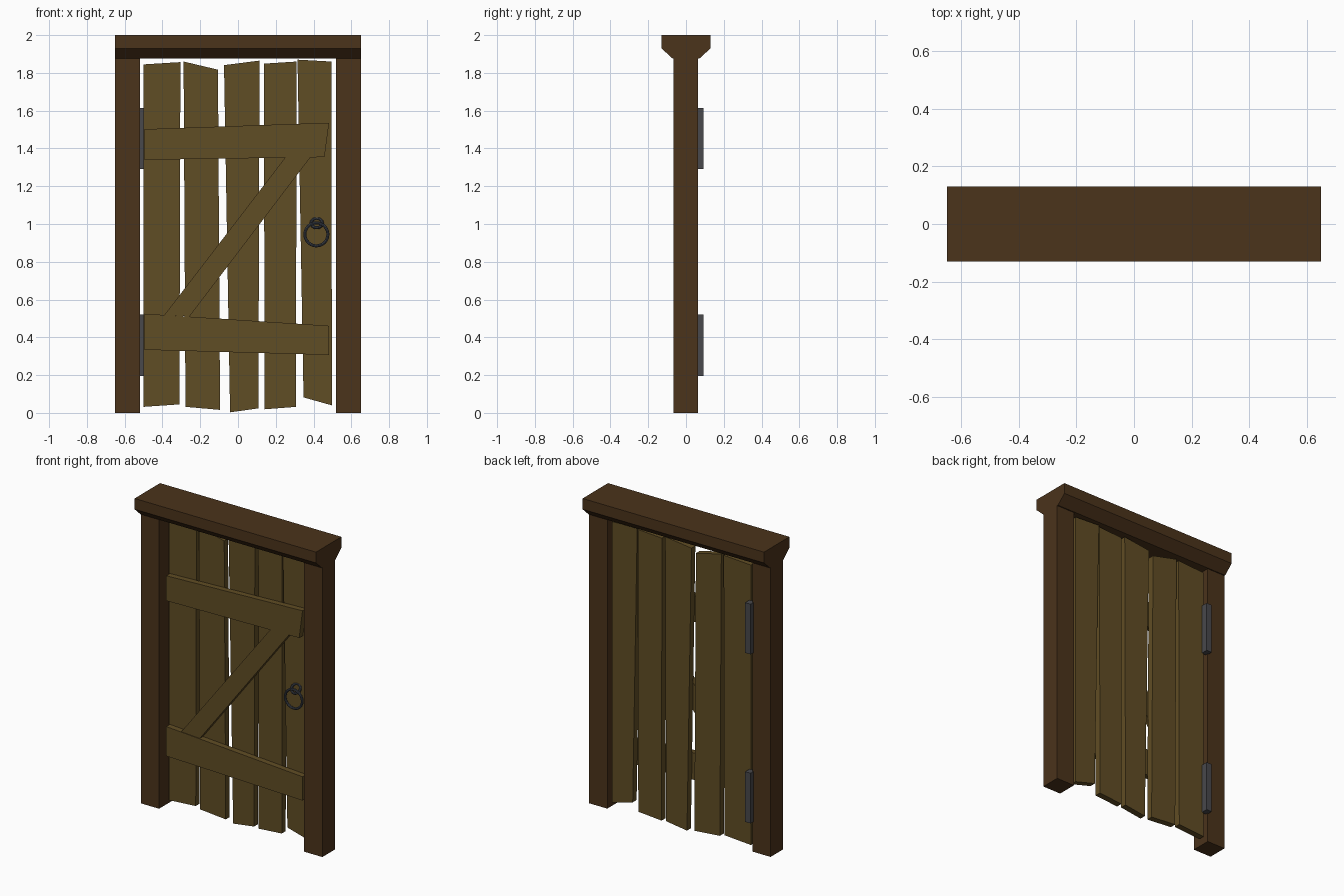
import bpy, bmesh
from math import radians
from mathutils import Matrix

if "Cube" in bpy.data.objects:
    bpy.data.objects.remove(bpy.data.objects["Cube"])


def material(name, color):
    m = bpy.data.materials.new(name)
    m.diffuse_color = (*color, 1)
    m.use_nodes = True
    m.node_tree.nodes["Principled BSDF"].inputs["Base Color"].default_value = m.diffuse_color
    return m


DARK = material("dark_wood", (0.070, 0.033, 0.011))
WOOD = material("plank_wood", (0.118, 0.074, 0.018))
IRON = material("iron", (0.065, 0.065, 0.072))
STEEL = material("blue_iron", (0.050, 0.058, 0.075))


def prism(name, outline, depth, mat):
    """Extrude a closed (x, z) outline from depth[0] to depth[1] along y."""
    bm = bmesh.new()
    face = bm.faces.new([bm.verts.new((x, depth[0], z)) for x, z in outline])
    ext = bmesh.ops.extrude_face_region(bm, geom=[face])
    verts = [g for g in ext["geom"] if isinstance(g, bmesh.types.BMVert)]
    bmesh.ops.translate(bm, verts=verts, vec=(0, depth[1] - depth[0], 0))
    bmesh.ops.recalc_face_normals(bm, faces=bm.faces)
    mesh = bpy.data.meshes.new(name)
    bm.to_mesh(mesh)
    bm.free()
    mesh.materials.append(mat)
    ob = bpy.data.objects.new(name, mesh)
    bpy.context.collection.objects.link(ob)
    return ob


def box(name, x0, x1, y0, y1, z0, z1, mat):
    return prism(name, [(x0, z0), (x1, z0), (x1, z1), (x0, z1)], (y0, y1), mat)


def ring(name, loc, major, minor, tilt, sides):
    bpy.ops.mesh.primitive_torus_add(location=loc, rotation=(radians(tilt), 0, 0),
                                     major_radius=major, minor_radius=minor,
                                     major_segments=sides, minor_segments=8)
    ob = bpy.context.object
    ob.name = name
    ob.data.materials.append(STEEL)
    bpy.ops.object.shade_smooth_by_angle()


# Frame posts
for side, x in (("left", -0.65), ("right", 0.52)):
    box(side + "_post", x, x + 0.13, -0.065, 0.063, 0, 1.88, DARK)

# Lintel: chamfered profile in (y, z), turned to run along x
lintel = prism("lintel", [(-0.07, 1.875), (0.07, 1.875), (0.13, 1.93), (0.13, 2),
                          (-0.13, 2), (-0.13, 1.93)], (-0.65, 0.65), DARK)
lintel.data.transform(Matrix.Rotation(radians(90), 4, 'Z'))

# Uneven door planks
planks = [
    [(-0.50, 1.845), (-0.305, 1.857), (-0.31, 0.045), (-0.50, 0.032)],
    [(-0.288, 1.86), (-0.106, 1.817), (-0.095, 0.016), (-0.278, 0.032)],
    [(-0.074, 1.841), (0.114, 1.865), (0.108, 0.024), (-0.042, 0.003)],
    [(0.138, 1.849), (0.31, 1.86), (0.307, 0.032), (0.14, 0.019)],
    [(0.315, 1.87), (0.495, 1.86), (0.497, 0.04), (0.347, 0.082)],
]
for i, p in enumerate(planks, 1):
    prism(f"plank_{i}", p, (0.01, 0.05), WOOD)

# Z-shaped bracing on the front
prism("upper_brace", [(-0.495, 1.502), (0.482, 1.536), (0.458, 1.354), (-0.495, 1.34)],
      (-0.028, 0.01), WOOD)
prism("lower_brace", [(-0.495, 0.525), (0.482, 0.461), (0.482, 0.307), (-0.495, 0.334)],
      (-0.028, 0.01), WOOD)
prism("diagonal_brace", [(0.25, 1.352), (0.384, 1.354), (-0.257, 0.51), (-0.39, 0.518)],
      (-0.024, 0.01), WOOD)

# Hinges on the back
for name, z in (("lower_hinge", 0.195), ("upper_hinge", 1.29)):
    box(name, -0.527, -0.488, 0.045, 0.092, z, z + 0.325, IRON)

# Ring handle and its staple
ring("handle_ring", (0.415, -0.022, 0.945), 0.061, 0.008, 90, 24)
ring("handle_staple", (0.417, -0.003, 1.005), 0.03, 0.008, 55, 16)
